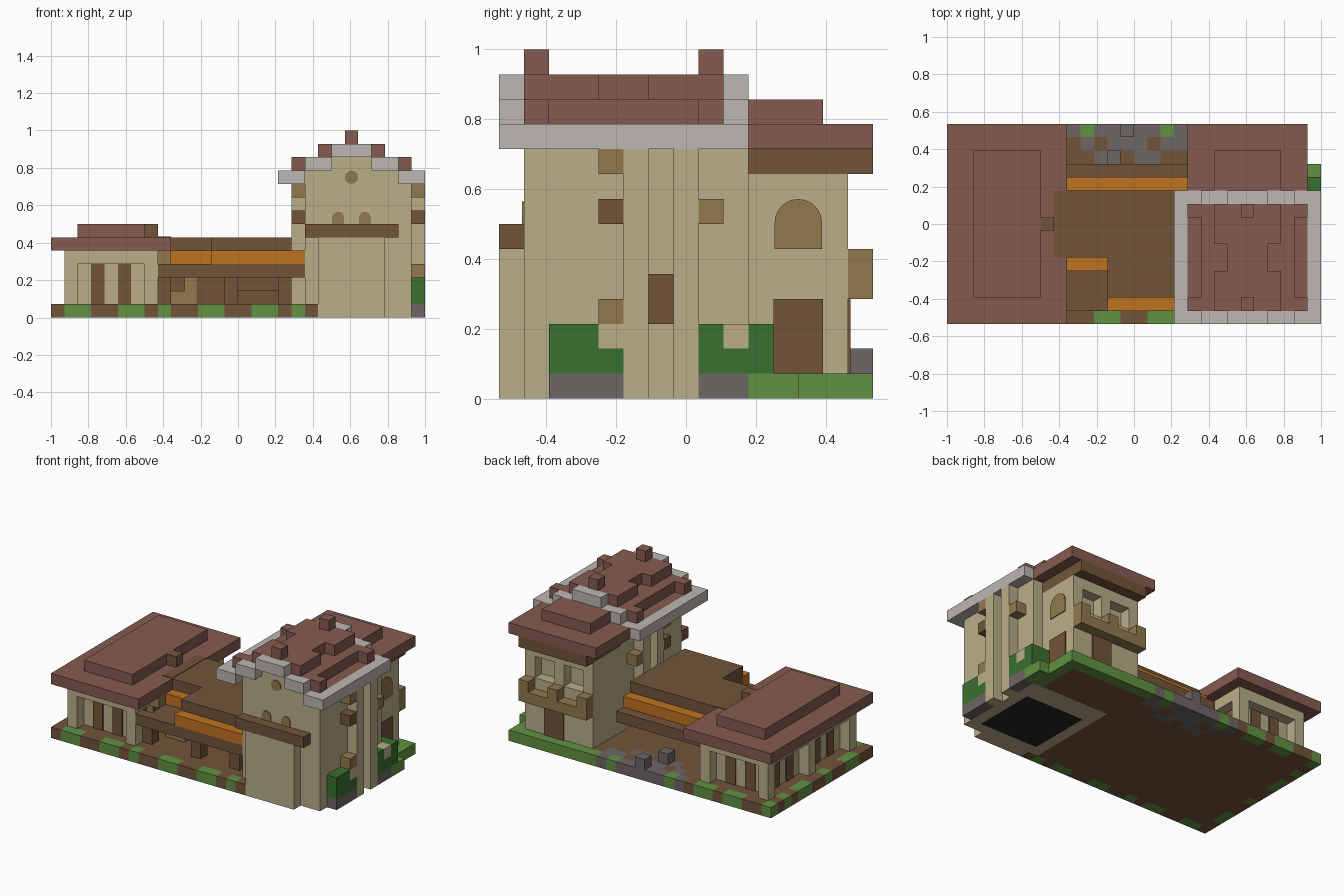
import bpy, bmesh, math
from mathutils import Vector

cube = bpy.data.objects.get("Cube")
if cube:
    bpy.data.objects.remove(cube, do_unlink=True)

U = 1 / 14                      # size of one building block
ORIGIN = Vector((-14, -7.5, 0))


def linear(c):
    c /= 255
    return c / 12.92 if c < 0.04 else ((c + 0.055) / 1.055) ** 2.4


def material(name, *rgb):
    mat = bpy.data.materials.new(name)
    col = [linear(c) for c in rgb] + [1]
    mat.use_nodes = True
    mat.diffuse_color = col
    mat.node_tree.nodes["Principled BSDF"].inputs["Base Color"].default_value = col
    return mat


plaster = material("plaster", 186, 174, 136)
wood = material("wood", 114, 84, 58)
orange = material("orange", 190, 114, 32)
tile = material("roof tile", 134, 91, 80)
stone = material("pale stone", 188, 183, 177)
olive = material("light wood", 146, 121, 77)
grass = material("grass", 98, 145, 66)
leaf = material("leaf", 58, 112, 46)
rock = material("rock", 109, 103, 101)
coal = material("charcoal", 36, 36, 36)


def finish(name, mat, bm):
    mesh = bpy.data.meshes.new(name)
    bmesh.ops.recalc_face_normals(bm, faces=bm.faces)
    bm.to_mesh(mesh)
    bm.free()
    mesh.materials.append(mat)
    bpy.context.collection.objects.link(bpy.data.objects.new(name, mesh))


def part(name, mat, *boxes):
    """One object from boxes given as x, x, y, y, z, z in blocks."""
    bm = bmesh.new()
    for x0, x1, y0, y1, z0, z1 in boxes:
        lo, hi = Vector((x0, y0, z0)), Vector((x1, y1, z1))
        for v in bmesh.ops.create_cube(bm, size=1)["verts"]:
            p = (lo + hi) / 2 + v.co * (hi - lo)
            v.co = (p + ORIGIN) * U
    finish(name, mat, bm)


def plate(name, mat, outline, at, side):
    """Thin shaped plate facing the front, or the left when side is set."""
    bm = bmesh.new()
    pts = [Vector((0, a, b)) if side else Vector((a, 0, b)) for a, b in outline]
    face = bm.faces.new([bm.verts.new((Vector(at) + p + ORIGIN) * U) for p in pts])
    out = Vector((1, 0, 0)) if side else Vector((0, -1, 0))
    new = bmesh.ops.extrude_face_region(bm, geom=[face])["geom"]
    bmesh.ops.translate(bm, vec=out * U * 0.08,
                        verts=[v for v in new if isinstance(v, bmesh.types.BMVert)])
    finish(name, mat, bm)


def arc(radius, z, turn, n=12):
    return [(radius * math.cos(turn * i / n), z + radius * math.sin(turn * i / n))
            for i in range(n + 1)]


def both(*boxes):
    """Add copies mirrored about the tower's middle."""
    return list(boxes) + [(45 - b[1], 45 - b[0], *b[2:]) for b in boxes]


def front_back(*boxes):
    """Add copies mirrored from the tower's front gable to its rear one."""
    return list(boxes) + [(*b[:2], 10 - b[3], 10 - b[2], *b[4:]) for b in boxes]


# Ground: patterned edge cells around a soil middle
cells = {c: [] for c in "BGR"}
for i, c in enumerate("BGGBBGGBGBBGGBBGGBGB"):
    cells[c].append((i, i + 1, 0, 1, 0, 1))
for j, c in enumerate("BGGBBGBBGGBGB"):
    cells[c].append((0, 1, j + 1, j + 2, 0, 1))
for j, row in enumerate(("BBRRBRRBB", "BRBRRRBRR", "RGRRRRRGR")):
    for i, c in enumerate(row):
        cells[c].append((i + 9, i + 10, j + 12, j + 13, 0, 1))
for i, c in enumerate("GBBGGBGGB"):
    cells[c].append((i, i + 1, 14, 15, 0, 1))
cells["B"] += [(1, 9, 1, 14, 0, 1), (9, 19, 1, 12, 0, 1), (18, 26, 12, 14, 0, 1),
               (19, 26, 10, 12, 0, 1)]
cells["G"] += [(26, 28, 10, 12, 0, 1), (26, 27, 12, 15, 0, 1), (18, 26, 14, 15, 0, 1)]
cells["R"] += [(27, 28, 2, 5, 0, 1), (27, 28, 8, 10, 0, 1)]
part("soil", wood, *cells["B"])
part("turf", grass, *cells["G"])
part("paving", rock, *cells["R"])
part("courtyard_rocks", rock, (13, 14, 14, 15, 1, 2), (12, 13, 12, 13, 1, 2))

# Low house
posts = [(x, x + 1, y, y + 1, 1, 4) for x in (1, 7) for y in (1, 7, 13)]
part("house_walls", plaster, (2, 7, 2, 13, 1, 4), (1, 8, 1, 14, 4, 5), *posts)
doors = [(x, x + 1, y - .1, y, 1, 4) for x in (3, 5) for y in (2, 13.1)]
doors += [(x - .1, x, y, y + 1, 1, 4) for x in (2, 7.1) for y in (3, 5, 9, 11)]
part("house_doors", wood, *doors)
part("house_roof", tile, (0, 9, 0, 15, 5, 6), (2, 7, 2, 13, 6, 7))
part("house_roof_beam_end", wood, (7, 8, 7, 8, 6, 7))

# Stepped timber roof between the buildings
part("timber_roof", wood,
     (8, 19, 1, 2, 3, 4), (9, 12, 2, 5, 3, 4), (12, 18, 2, 5, 4, 6),
     (9, 18, 5, 10, 5, 6), (8, 9, 5, 10, 6, 6.05), (9, 18, 11, 12, 3, 4))
part("orange_awnings", orange, (12, 19, 1, 2, 4, 5), (9, 12, 4, 5, 4, 5),
     (9, 18, 10, 11, 4, 5))
part("timber_wall", wood, (8, 18, 5, 6, 1, 5))
part("timber_posts", wood, *[(x, x + 1, 2, 3, 1, 3) for x in (8, 13, 17)],
     (14, 17, 3, 4, 2, 3))
part("market_crates", olive, (9, 11, 4, 5, 1, 2), (10, 11, 4, 5, 2, 3),
     (8, 9, 11, 12, 1, 2), (8, 9, 3, 4, 4, 5))

# Front tower
part("tower_walls", plaster, (19, 27, 1, 2, 0, 10), (19, 27, 8, 10, 0, 10),
     (19, 20, 2, 8, 0, 10), (26, 27, 2, 8, 0, 10), (20, 26, 2, 8, 1, 10),
     (20, 25, 0, 1, 0, 6))
part("tower_floor", coal, (20, 26, 2, 8, 0, 1))
part("tower_front_beam", wood, (19, 26, 0, 1, 6, 7))
part("tower_pilasters", plaster,
     *[(x, x + 1, y, y + 1, z, 10) for x, z in ((18, 1), (27, 0)) for y in (5, 7)],
     (27, 28, 4, 5, 2, 3), (27, 28, 9, 10, 2, 3))
part("side_window", wood, (27, 27.1, 6, 7, 3, 5))
sides = (18, 27)
part("olive_ledges", olive, (27, 28, 4, 5, 3, 4),
     *[(x, x + 1, 4, 5, 9, 10) for x in sides], *[(x, x + 1, 8, 9, 7, 8) for x in sides])
part("dark_ledges", wood, *[(x, x + 1, 4, 5, 7, 8) for x in sides])
part("bushes", leaf, (27, 28, 2, 5, 1, 2), (27, 28, 2, 4, 2, 3),
     (27, 28, 8, 10, 1, 2), (27, 28, 8, 9, 2, 3), (26, 28, 10, 11, 1, 3))
for x in (21.5, 23.5):
    plate("front_arch_window", olive, [(-.45, 0), (.45, 0)] + arc(.45, .45, math.pi),
          (x, 1, 7), False)
plate("round_window", olive, arc(.5, 0, math.tau)[:-1], (22.5, 1, 10.5), False)

# Stepped gables, cornice and tower roof
part("gable_walls", plaster, *front_back((19, 26, 1, 2, 10, 11), (21, 24, 1, 2, 11, 12)))
part("cornice", stone, *both((17, 18, 0, 10, 10, 11), *front_back(
     (18, 19, 0, 1, 10, 11), (19, 21, 0, 1, 11, 12))),
     *front_back((21, 24, 0, 1, 12, 13)))
part("tower_roof", tile, (18, 27, 2, 8, 10, 11), (19, 26, 2, 8, 11, 12),
     (21, 24, 4, 6, 12, 13), *front_back((20, 25, 1, 4, 12, 13), (22, 23, 1, 2, 13, 14)),
     *both(*front_back((18, 19, 1, 2, 10, 12), (19, 21, 1, 2, 11, 12))))

# Rear tower with balcony
part("rear_tower_walls", plaster, (19, 26, 10, 13, 1, 9), (19, 26, 13, 14, 1, 6),
     (19, 26, 13, 14, 8, 9), *[(x, x + 1, 13, 14, 6, 8) for x in (19, 22, 25)])
part("rear_tower_eaves", wood, (19, 26, 10, 15, 9, 10))
part("rear_tower_roof", tile, (18, 27, 10, 15, 10, 11), (20, 25, 10, 13, 11, 12))
part("balcony", olive, (19, 26, 14, 15, 4, 5),
     *[(x, x + 1, 14, 15, 5, 6) for x in (19, 22, 25)])
part("rear_doors", wood, (26, 26.1, 11, 13, 1, 4), (22, 24, 14, 14.1, 1, 4))
plate("side_arch_window", olive, [(-.95, 0), (.95, 0)] + arc(.95, 1.05, math.pi),
      (26, 12, 6), True)
